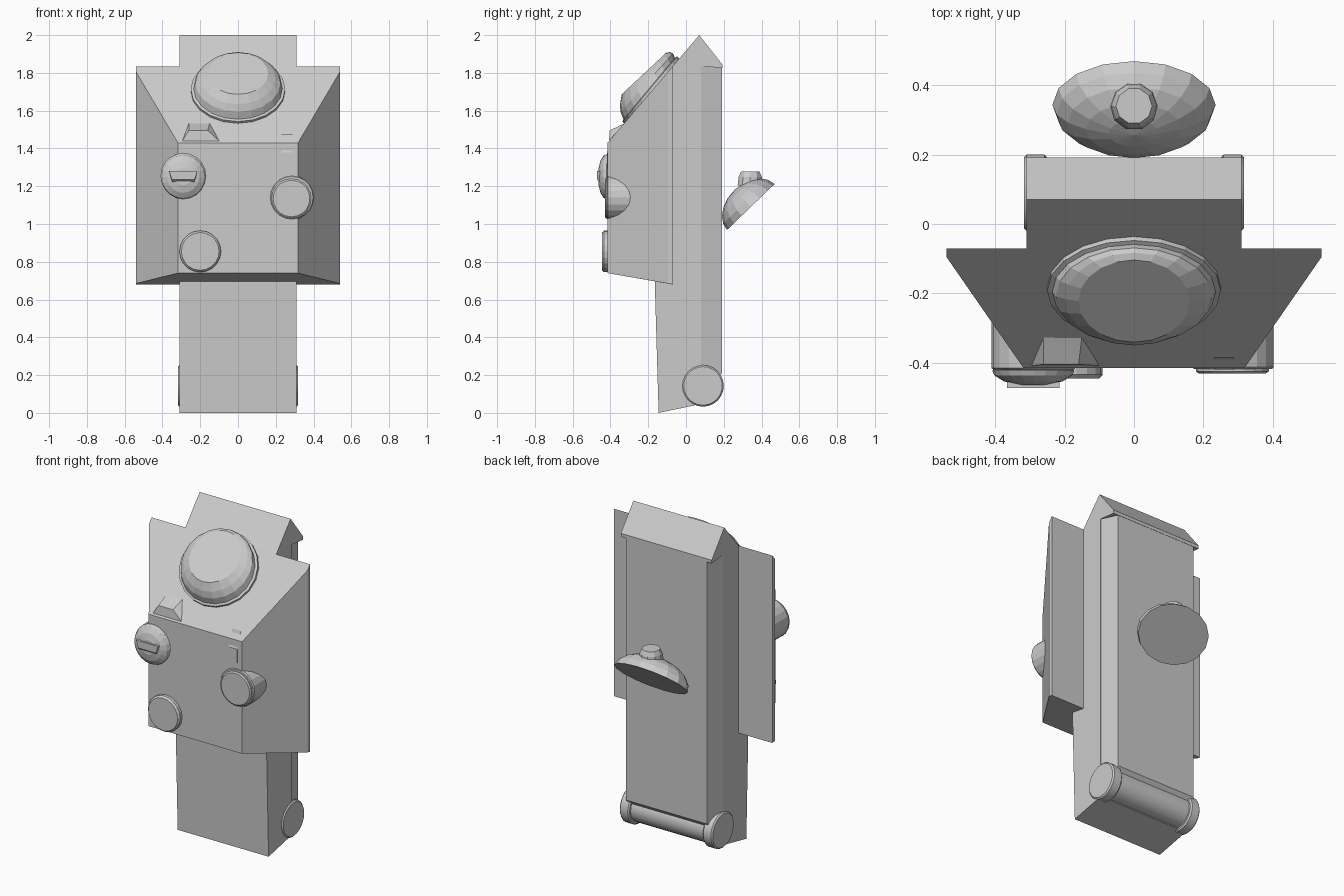
import bpy, bmesh
from math import sin, cos, pi, radians
from mathutils import Matrix, Vector

if "Cube" in bpy.data.objects:
    bpy.data.objects.remove(bpy.data.objects["Cube"])


def finish(name, bm, smooth=None):
    bmesh.ops.recalc_face_normals(bm, faces=bm.faces[:])
    me = bpy.data.meshes.new(name)
    bm.to_mesh(me)
    bm.free()
    ob = bpy.data.objects.new(name, me)
    bpy.context.collection.objects.link(ob)
    if smooth:
        bpy.ops.object.select_all(action='DESELECT')
        bpy.context.view_layer.objects.active = ob
        ob.select_set(True)
        bpy.ops.object.shade_smooth_by_angle(angle=radians(smooth))
    return ob


def hull(name, pts, mirror=False):
    """Convex solid through the points, optionally mirrored across x."""
    bm = bmesh.new()
    if mirror:
        pts = pts + [(-x, y, z) for x, y, z in pts]
    for p in pts:
        bm.verts.new(p)
    bmesh.ops.convex_hull(bm, input=bm.verts[:])
    bmesh.ops.dissolve_limit(bm, angle_limit=radians(0.5), verts=bm.verts[:], edges=bm.edges[:])
    return finish(name, bm)


def loft(name, rings, smooth=None):
    """Closed solid through a list of point rings."""
    bm = bmesh.new()
    vr = [[bm.verts.new(p) for p in r] for r in rings]
    n = len(rings[0])
    for a, b in zip(vr, vr[1:]):
        for i in range(n):
            j = (i + 1) % n
            bm.faces.new((a[i], a[j], b[j], b[i]))
    bm.faces.new(vr[0])
    bm.faces.new(vr[-1])
    return finish(name, bm, smooth)


def ring(c, u, v, n):
    c, u, v = Vector(c), Vector(u), Vector(v)
    return [c + u * cos(2 * pi * i / n) + v * sin(2 * pi * i / n) for i in range(n)]


def knob(name, x, z, steps, n=20):
    """Turned part on the front face; steps are (radius, y)."""
    return loft(name, [ring((x, y, z), (r, 0, 0), (0, 0, r), n) for r, y in steps])


# Main column: front block, chamfered back slab and overhanging ridge cap
hull("column", [(.31, y, z) for y, z in
     [(-.145, 0), (.08, .047), (.08, 1.84), (.07, 2), (-.07, 1.8355), (-.165, 1.70), (-.165, .68)]], True)
hull("column_back", [(x, y, z) for x, y in [(.31, .07), (.275, .19)] for z in (.21, 1.84)]
     + [(.275, .1, .1), (.31, .07, .1)], True)
hull("ridge_cap", [(.31, y, z) for y, z in [(.07, 2), (.192, 1.845), (.192, 1.825), (.07, 1.838)]], True)

# Wide tapered housing with sloping top
hull("housing", [(.54, -.07, .68), (.54, -.07, 1.835), (.54, -.095, .685), (.54, -.095, 1.806),
                 (.318, -.415, .74), (.318, -.415, 1.43)], True)

# Hinge roller at the back of the foot, with end discs
def roller(name, x0, x1, r, n=24):
    b = min(.008, r * .2)
    loft(name, [ring((x, .09, .143), (0, q, 0), (0, 0, q), n)
                for x, q in [(x0, r - b), (x0 + b, r), (x1 - b, r), (x1, r - b)]], 35)

roller("hinge_roller", -.28, .28, .092)
for s, side in ((-1, "left"), (1, "right")):
    lo, hi = sorted((s * .25, s * .317))
    roller("hinge_disc_" + side, lo, hi, .11)

# Lens cup on the slope: elliptical rings that tilt as they rise
cup = []
for y, z, a, b, t in [(-.178, 1.70, .25, .225, 50), (-.192, 1.715, .25, .225, 50),
                      (-.195, 1.717, .235, .212, 50), (-.208, 1.748, .225, .208, 48),
                      (-.216, 1.772, .198, .192, 46), (-.222, 1.797, .16, .162, 43)]:
    t = radians(t)
    cup.append(ring((0, y, z), (a, 0, 0), (0, b * cos(t), b * sin(t)), 20))
loft("lens_cup", cup)

# Small wedge on the slope
hull("slope_wedge", [(-.295, -.408, 1.44), (-.10, -.408, 1.44), (-.26, -.404, 1.495), (-.16, -.404, 1.495),
                     (-.26, -.325, 1.534), (-.15, -.325, 1.534)])

# Front controls
knob("dome_knob_base", -.29, 1.255, [(.12, -.28), (.12, -.415), (.11, -.422)])
knob("dome_knob", -.29, 1.25, [(.108, -.41), (.118, -.422), (.112, -.436), (.085, -.453), (.045, -.463)])
hull("dome_knob_grip", [(-.29 + s * w, y, z) for s in (-1, 1) for w, y, z in
     [(.075, -.44, 1.28), (.075, -.472, 1.28), (.06, -.472, 1.235), (.055, -.44, 1.205)]])
knob("corner_button_base", .285, 1.14, [(.117, -.28), (.117, -.412), (.112, -.418)])
knob("corner_button", .283, 1.135, [(.105, -.41), (.105, -.424), (.097, -.430)])
knob("low_button", -.20, .855, [(.11, -.41), (.11, -.434), (.10, -.445)])

# Little latch at the upper front edge
hull("latch_tab", [(x, y, z) for x in (.23, .288) for y, z in
     [(-.38, 1.44), (-.419, 1.378), (-.40, 1.378), (-.385, 1.475)]])
hull("latch_plate", [(x, y, z) for x in (.232, .286) for y in (-.417, -.40) for z in (1.29, 1.375)])

# Floating hood behind: tilted half-ellipsoid shell
bm = bmesh.new()
bmesh.ops.create_uvsphere(bm, u_segments=16, v_segments=10, radius=1)
bmesh.ops.delete(bm, geom=[v for v in bm.verts if v.co.z < -.01], context='VERTS')
inner = bmesh.ops.duplicate(bm, geom=bm.verts[:] + bm.edges[:] + bm.faces[:])["geom"]
iv = [v for v in inner if isinstance(v, bmesh.types.BMVert)]
bmesh.ops.scale(bm, vec=(.9, .88, .86), verts=iv)
bmesh.ops.bridge_loops(bm, edges=[e for e in bm.edges if e.is_boundary])
bmesh.ops.transform(bm, verts=bm.verts[:], matrix=Matrix.Translation((0, .343, 1.09))
                    @ Matrix.Rotation(radians(44), 4, 'X') @ Matrix.Diagonal((.235, .175, .125, 1)))
finish("hood_shell", bm)
loft("hood_knob", [ring((0, .34, z), (r, 0, 0), (0, r, 0), 10)
                   for r, z in [(.07, 1.205), (.064, 1.25), (.052, 1.277)]])
